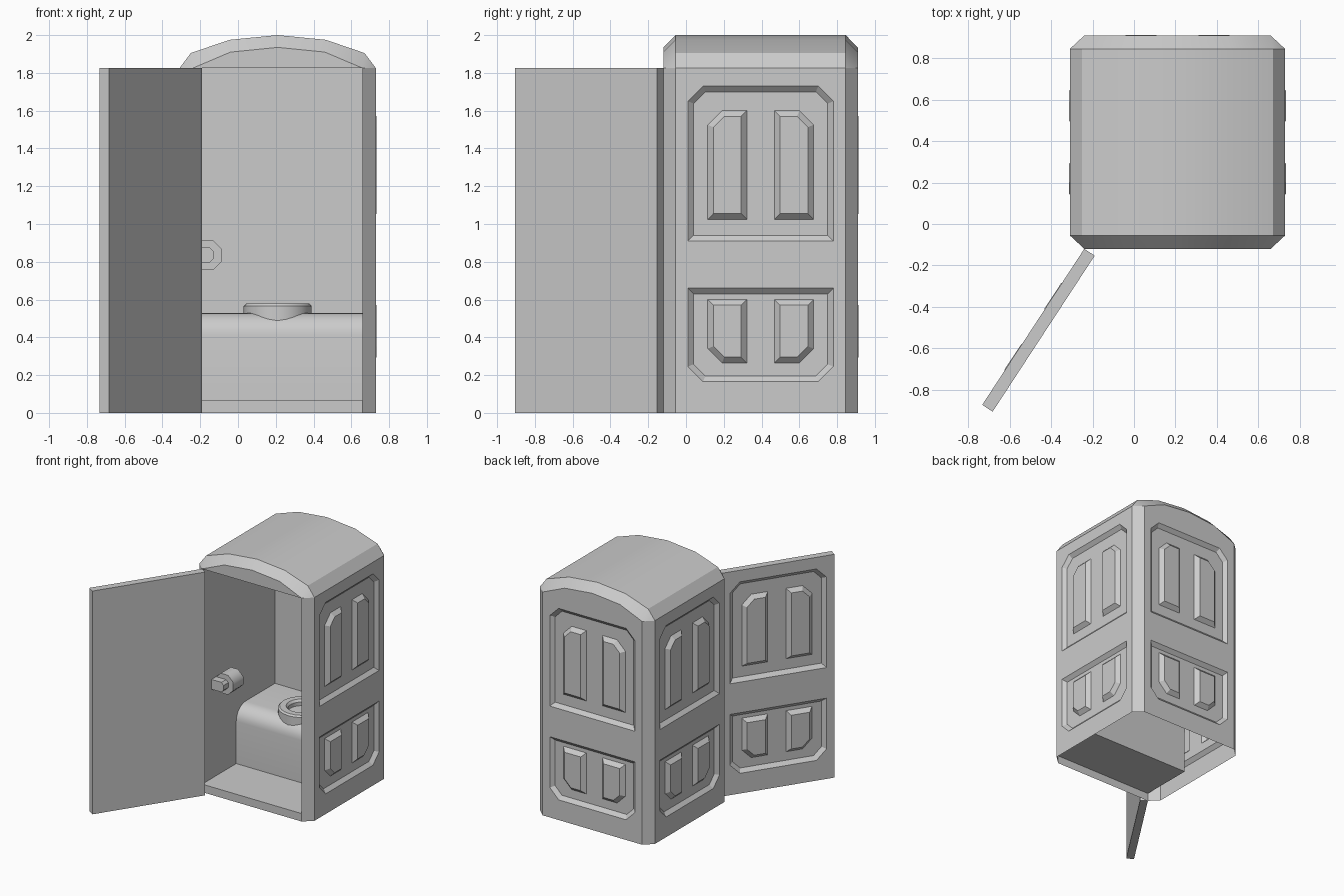
import bpy, bmesh
from math import cos, sin, pi, radians
from mathutils import Matrix

if "Cube" in bpy.data.objects:
    bpy.data.objects.remove(bpy.data.objects["Cube"])

CX, CY = 0.21, 0.395           # cabin centre
HW, FW = 0.52, 0.45            # half width, half width of flat wall
YH = 0.515                     # half depth
WALL_H = 1.825


def link(name, mesh, loc=(0, 0, 0), rot=0.0):
    ob = bpy.data.objects.new(name, mesh)
    ob.location = loc
    ob.rotation_euler[2] = rot
    bpy.context.collection.objects.link(ob)
    return ob


def to_mesh(bm, name):
    me = bpy.data.meshes.new(name)
    bm.to_mesh(me)
    bm.free()
    return me


def smooth(ob, angle=30):
    bpy.ops.object.select_all(action='DESELECT')
    ob.select_set(True)
    bpy.context.view_layer.objects.active = ob
    bpy.ops.object.shade_smooth_by_angle(angle=radians(angle))


# --- embossed wall panel, local x across, z up, outside towards -y ---
def outline(bm, box, ch, y, inset=0.0):
    """Rectangle with optional chamfers, corners ordered BL, BR, TR, TL."""
    u0, u1, v0, v1 = box
    u0, u1, v0, v1 = u0 + inset, u1 - inset, v0 + inset, v1 - inset
    corners = [(u0, v0, 0, 1, 1, 0), (u1, v0, -1, 0, 0, 1),
               (u1, v1, 0, -1, -1, 0), (u0, v1, 1, 0, 0, -1)]
    pts = []
    for (u, v, ax, az, bx, bz), c in zip(corners, ch):
        if c:
            c -= 0.586 * inset
            pts += [(u + ax * c, v + az * c), (u + bx * c, v + bz * c)]
        else:
            pts.append((u, v))
    vs = [bm.verts.new((u, y, v)) for u, v in pts]
    es = [bm.edges.new((vs[i], vs[(i + 1) % len(vs)])) for i in range(len(vs))]
    return vs, es


def bridge(bm, a, b):
    n = len(a)
    for i in range(n):
        j = (i + 1) % n
        bm.faces.new((a[i], a[j], b[j], b[i]))


def fill(bm, loops):
    bmesh.ops.triangle_fill(bm, use_beauty=True, normal=(0, -1, 0),
                            edges=[e for l in loops for e in l])


def panel_mesh():
    bm = bmesh.new()
    bev, depth, proud = 0.03, 0.027, -0.003
    wall_loops = [outline(bm, (-FW, FW, 0, WALL_H), (0,) * 4, 0)[1]]
    c, k = 0.08, 0.075
    layout = [((0.91, 1.73), (1.025, 1.60), True), ((0.165, 0.66), (0.265, 0.60), False)]
    for big, small, top in layout:
        ch = (0, 0, c, c) if top else (c, c, 0, 0)
        box = (-0.385, 0.385, *big)
        a, ea = outline(bm, box, ch, 0)
        b, eb = outline(bm, box, ch, depth, bev)
        bridge(bm, a, b)
        wall_loops.append(ea)
        floor_loops = [eb]
        for s in (-1, 1):
            u = sorted((s * 0.28, s * 0.073))
            idx = {(-1, True): 3, (1, True): 2, (-1, False): 0, (1, False): 1}[(s, top)]
            sch = [k if i == idx else 0 for i in range(4)]
            p, ep = outline(bm, (*u, *small), sch, depth)
            q, _ = outline(bm, (*u, *small), sch, proud, bev)
            bridge(bm, p, q)
            bm.faces.new(q)
            floor_loops.append(ep)
        fill(bm, floor_loops)
    fill(bm, wall_loops)
    # every face of the relief looks outwards
    for f in bm.faces:
        f.normal_update()
        if f.normal.y > 0:
            f.normal_flip()
    return to_mesh(bm, "embossed_panel")


panel = panel_mesh()
link("right_wall", panel, (CX + HW, CY, 0), pi / 2)
link("left_wall", panel, (CX - HW, CY, 0), -pi / 2)
link("back_wall", panel, (CX, CY + YH, 0), pi)

# --- open door: embossed skin plus plain slab ---
ang = radians(-123.2)
mid = (CX - FW + FW * cos(ang), CY - YH + FW * sin(ang), 0)
link("door_panel", panel, mid, ang)
bm = bmesh.new()
bmesh.ops.create_cube(bm, size=1, matrix=Matrix.Translation((0, 0.03, WALL_H / 2))
                      @ Matrix.Diagonal((2 * FW, 0.06, WALL_H, 1)))
bm.normal_update()
bmesh.ops.delete(bm, geom=[f for f in bm.faces if f.normal.y < -0.5], context='FACES_ONLY')
link("door_slab", to_mesh(bm, "door_slab"), mid, ang)

# --- chamfered corner posts ---
bm = bmesh.new()
for sx in (-1, 1):
    for sy in (-1, 1):
        pts = [(sx * HW, sy * FW), (sx * FW, sy * YH)]
        if sx * sy < 0:
            pts.reverse()
        (ax, ay), (bx, by) = pts
        bm.faces.new([bm.verts.new(p) for p in (
            (ax, ay, 0), (bx, by, 0), (bx, by, WALL_H), (ax, ay, WALL_H))])
link("corner_posts", to_mesh(bm, "corner_posts"), (CX, CY, 0))

# --- arched roof with bevelled front and back ---
def mirrored(half):
    return half + [(-x, z) for x, z in reversed(half[:-1])]


outer = mirrored([(-HW, WALL_H), (-0.46, 1.905), (-0.255, 1.975), (0, 2.0)])
inner = mirrored([(-FW, WALL_H), (-0.25, 1.91), (0, 1.935)])
bm = bmesh.new()
rings = []
for sy in (-1, 1):
    o = [bm.verts.new((x, sy * FW, z)) for x, z in outer]
    i = [bm.verts.new((x, sy * YH, z)) for x, z in inner]
    rings.append(o)
    bm.faces.new(i)
    for n in range(4):
        bm.faces.new((o[n + 1], o[n + 2], i[n + 1], i[n]))
    bm.faces.new((o[0], o[1], i[0]))
    bm.faces.new((o[6], o[5], i[4]))
for n in range(6):
    bm.faces.new((rings[0][n], rings[0][n + 1], rings[1][n + 1], rings[1][n]))
bmesh.ops.recalc_face_normals(bm, faces=bm.faces)
if sum(f.normal.z for f in bm.faces) < 0:
    bmesh.ops.reverse_faces(bm, faces=bm.faces)
smooth(link("roof", to_mesh(bm, "roof"), (CX, CY, 0)), 25)

# --- interior liner: floor, bench with rounded edge, back wall, ceiling ---
front, bench, r = CY - YH, 0.32, 0.12
prof = [(front, 0.065), (bench, 0.065)]
prof += [(bench + r - r * cos(a), 0.53 - r + r * sin(a))
         for a in (pi / 2 * i / 6 for i in range(7))]
prof += [(0.82, 0.53), (0.82, WALL_H), (front, WALL_H)]
bm = bmesh.new()
L = [bm.verts.new((-FW, y, z)) for y, z in prof]
R = [bm.verts.new((FW, y, z)) for y, z in prof]
for n in range(len(prof) - 1):
    bm.faces.new((L[n], R[n], R[n + 1], L[n + 1]))
bm.faces.new(L)
bm.faces.new(list(reversed(R)))
sill = [bm.verts.new((x, front, 0)) for x in (-FW, FW)]
bm.faces.new((sill[0], sill[1], R[0], L[0]))
smooth(link("interior_and_bench", to_mesh(bm, "interior"), (CX, 0, 0)))

# --- toilet seat ring ---
bm = bmesh.new()
prev = [bm.verts.new((p, 0, z)) for p, z in
        [(0.105, 0.47), (0.105, 0.56), (0.12, 0.578), (0.168, 0.578), (0.18, 0.565), (0.18, 0.47)]]
edges = [bm.edges.new(prev[i:i + 2]) for i in range(5)]
bmesh.ops.spin(bm, geom=prev + edges, cent=(0, 0, 0), axis=(0, 0, 1),
               angle=2 * pi, steps=24, use_duplicate=False)
bmesh.ops.remove_doubles(bm, verts=bm.verts, dist=0.0005)
bmesh.ops.recalc_face_normals(bm, faces=bm.faces)
if sum(f.normal.z for f in bm.faces) < 0:
    bmesh.ops.reverse_faces(bm, faces=bm.faces)
smooth(link("seat", to_mesh(bm, "seat"), (CX, 0.53, 0)), 35)

# --- paper roll and its holder on the left wall ---
bm = bmesh.new()
bmesh.ops.create_cone(bm, cap_ends=True, segments=8, radius1=0.086, radius2=0.086, depth=0.13,
                      matrix=Matrix.Rotation(pi / 2, 4, 'X') @ Matrix.Rotation(pi / 8, 4, 'Z'))
smooth(link("paper_roll", to_mesh(bm, "paper_roll"), (-0.165, 0.125, 0.835)), 50)

bm = bmesh.new()
bmesh.ops.create_cube(bm, size=1, matrix=Matrix.Diagonal((0.11, 0.2, 0.08, 1)))
bmesh.ops.bevel(bm, geom=[e for e in bm.edges if all(v.co.x > 0 for v in e.verts)
                          and abs(e.verts[0].co.y - e.verts[1].co.y) > 0.1],
                offset=0.02, segments=1, affect='EDGES')
link("roll_holder", to_mesh(bm, "roll_holder"), (-0.185, 0.1, 0.835))
